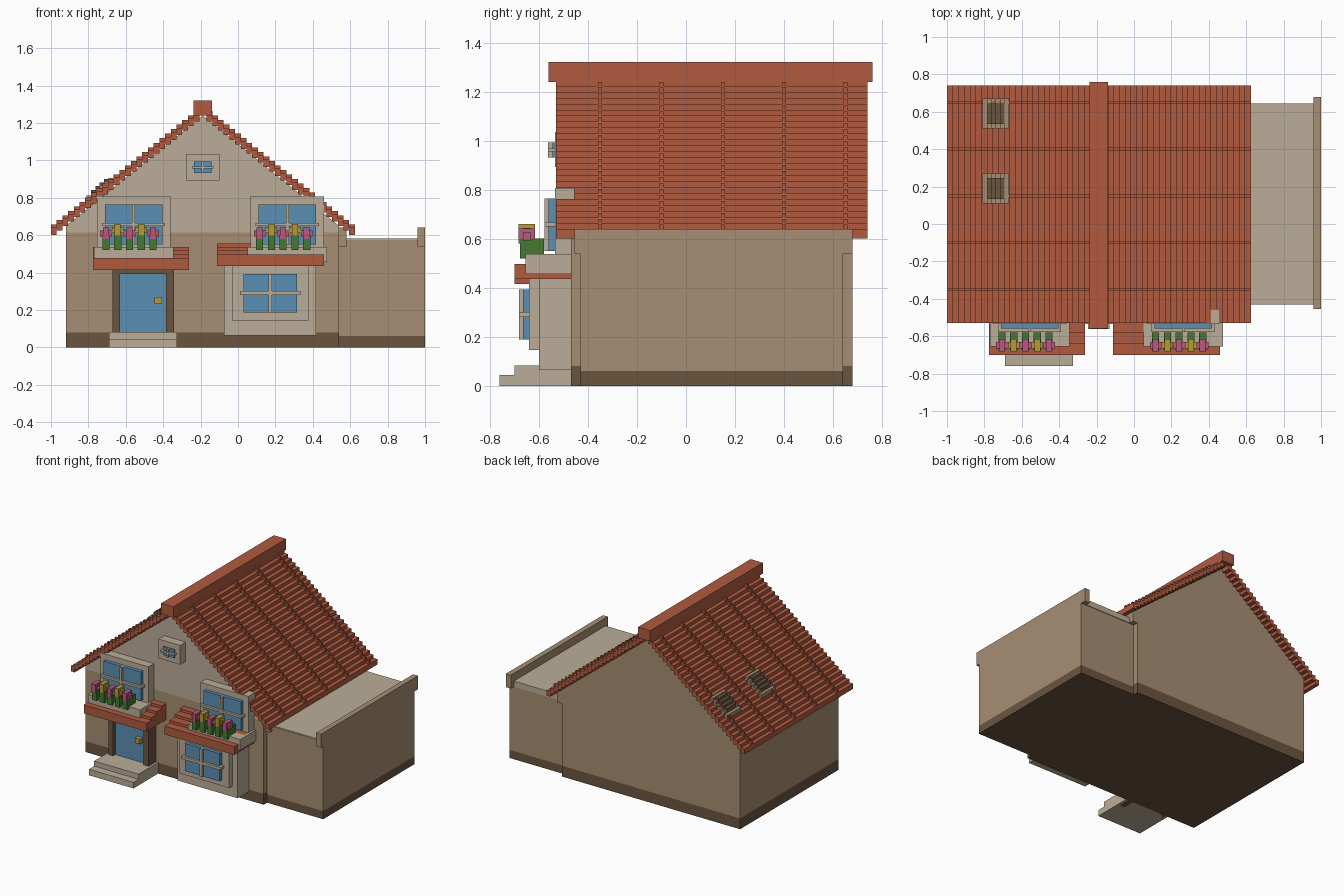
import bpy, bmesh
from mathutils import Vector

old = bpy.data.objects.get("Cube")
if old:
    bpy.data.objects.remove(old, do_unlink=True)


def material(name, hexcode):
    """Flat material from an sRGB hex colour."""
    srgb = [int(hexcode[i:i + 2], 16) / 255 for i in (0, 2, 4)]
    colour = [((c + 0.055) / 1.055) ** 2.4 for c in srgb] + [1.0]
    m = bpy.data.materials.new(name)
    m.use_nodes = True
    m.diffuse_color = colour
    m.node_tree.nodes["Principled BSDF"].inputs["Base Color"].default_value = colour
    return m


TAN = material("tan wall", "a78f73")
CREAM = material("cream stone", "bbae98")
BROWN = material("dark brown", "6b5540")
RED = material("terracotta", "b15b40")
BLUE = material("window blue", "5b90b4")
GOLD = material("golden yellow", "b99a35")
PINK = material("flower pink", "b9597f")
GREEN = material("leaf green", "437a32")


def finish(name, bm, *mats):
    bmesh.ops.recalc_face_normals(bm, faces=bm.faces)
    mesh = bpy.data.meshes.new(name)
    bm.to_mesh(mesh)
    bm.free()
    for m in mats:
        mesh.materials.append(m)
    obj = bpy.data.objects.new(name, mesh)
    bpy.context.scene.collection.objects.link(obj)
    return obj


def boxes(name, mat, *ranges):
    """One object made of blocks, each given as x, y and z ranges."""
    bm = bmesh.new()
    for x, y, z in ranges:
        verts = bmesh.ops.create_cube(bm, size=1)["verts"]
        for v in verts:
            v.co = Vector([(r[0] + r[1]) / 2 + c * (r[1] - r[0])
                           for r, c in zip((x, y, z), v.co)])
    return finish(name, bm, mat)


def add_prism(bm, profile, y0, y1):
    """Extrude an x-z profile along y."""
    face = bm.faces.new([bm.verts.new((x, y0, z)) for x, z in profile])
    out = bmesh.ops.extrude_face_region(bm, geom=[face])["geom"]
    for v in out:
        if isinstance(v, bmesh.types.BMVert):
            v.co.y = y1


def banded(bm, heights):
    for h in heights:
        bmesh.ops.bisect_plane(bm, geom=bm.verts[:] + bm.edges[:] + bm.faces[:],
                               plane_co=(0, 0, h), plane_no=(0, 0, 1))


# House body: dark plinth, tan walls, cream front gable
RIDGE = -0.1875
WALL = -0.47
bm = bmesh.new()
add_prism(bm, [(-0.92, 0), (0.54, 0), (0.54, 0.65), (RIDGE, 1.24), (-0.92, 0.65)], WALL, 0.68)
banded(bm, (0.08, 0.615))
bm.normal_update()
for f in bm.faces:
    c = f.calc_center_median()
    if c.z < 0.08:
        f.material_index = 1
    elif c.z > 0.615 and c.y < WALL + 0.01:
        f.material_index = 2
finish("house_body", bm, TAN, BROWN, CREAM)

# Side annex with flat roof and two parapets
bm = bmesh.new()
add_prism(bm, [(0.53, 0), (1, 0), (1, 0.575), (0.53, 0.575)], -0.43, 0.64)
banded(bm, (0.06,))
for f in bm.faces:
    f.material_index = int(f.calc_center_median().z < 0.06)
finish("annex_body", bm, TAN, BROWN)
boxes("annex_roof", CREAM, ((0.58, 0.96), (-0.428, 0.645), (0.54, 0.582)))
boxes("annex_parapets", TAN, *[((x, x + 0.04), (-0.455, 0.68), (0.54, 0.64))
                               for x in (0.54, 0.96)])

# Stepped tile roof with raised tile bands
ROWS, RUN, RISE, HALF = 26, 0.0305, 0.0243, 0.8125


def stair(side, lift, thick):
    top, under = [], []
    for k in range(ROWS):
        for j in (k, k + 1):
            x = RIDGE + side * (HALF - RUN * j)
            z = 0.6 + lift + RISE * k
            top.append((x, z + thick))
            under.append((x, z))
    return top + under[::-1]


bm = bmesh.new()
for side in (-1, 1):
    add_prism(bm, stair(side, 0, 0.04), -0.53, 0.74)
    for y in (-0.35, -0.1, 0.15, 0.4, 0.65):
        add_prism(bm, stair(side, 0.02, 0.037), y - 0.008, y + 0.008)
finish("tile_roof", bm, RED)
boxes("ridge_cap", RED, ((-0.238, -0.138), (-0.56, 0.76), (1.24, 1.32)))

# Roof vents on the left slope: stepped frame with dark slats
for n, y in enumerate((0.19, 0.59)):
    frame, slats = [], []
    for k in range(6):
        x = -0.81 + k * 0.0235
        z = 0.80 + k * 0.019
        span = (x, x + 0.0235)
        if k in (0, 5):
            frame.append((span, (y - 0.08, y + 0.08), (z - 0.1, z + 0.012)))
        else:
            slats.append((span, (y - 0.055, y + 0.055), (z - 0.1, z + 0.024)))
            for s in (-1, 1):
                side = sorted((y + s * 0.055, y + s * 0.08))
                frame.append((span, side, (z - 0.1, z + 0.012)))
    boxes(f"vent_frame_{n}", TAN, *frame)
    boxes(f"vent_slats_{n}", BROWN, *slats)


def window(name, x, z, y, bar):
    """Blue pane standing proud of plane y, with cross bars in front."""
    cx, cz = sum(x) / 2, sum(z) / 2
    boxes(name + "_pane", BLUE, (x, (y - 0.025, y), z))
    boxes(name + "_bars", CREAM,
          ((cx - bar, cx + bar), (y - 0.042, y), z),
          ((x[0] - bar * 2, x[1] + bar * 2), (y - 0.042, y), (cz - bar, cz + bar)))


# Upper windows, flower boxes and flowers
for label, cx in (("left", 0.2635), ("right", -0.558)):
    boxes(f"upper_frame_{label}", CREAM,
          ((cx - 0.197, cx + 0.197), (-0.535, -0.455), (0.5, 0.806)))
    window(f"upper_window_{label}", (cx - 0.153, cx + 0.153), (0.55, 0.765), -0.535, 0.008)
    boxes(f"flower_box_{label}", CREAM,
          ((cx - 0.213, cx + 0.213), (-0.655, WALL), (0.457, 0.537)))
    xs = [cx - 0.148 + i * 0.063 for i in range(5)]
    boxes(f"leaves_{label}", GREEN,
          *[((x - 0.019, x + 0.019), (-0.677, -0.58), (0.52, 0.6)) for x in xs])
    for colour, mat, first in (("pink", PINK, 0), ("yellow", GOLD, 1)):
        petals = []
        up = first * 0.018
        for x in xs[first::2]:
            petals.append(((x - 0.031, x + 0.031), (-0.665, -0.632), (0.593 + up, 0.625 + up)))
            petals.append(((x - 0.016, x + 0.016), (-0.683, -0.615), (0.58 + up, 0.642 + up)))
        boxes(f"{colour}_flowers_{label}", mat, *petals)

# Small gable window
boxes("gable_frame", CREAM, ((-0.277, -0.1), (-0.535, WALL), (0.892, 1.035)))
window("gable_window", (-0.235, -0.142), (0.932, 0.993), -0.52, 0.006)


# Stepped tile canopies
def canopy(name, x, z):
    boxes(name, RED, *[(x, (-0.7 + k * 0.06, WALL), (z, z + 0.062 + k * 0.02))
                       for k in range(4)])


canopy("door_canopy", (-0.775, -0.262), 0.415)
canopy("bay_canopy", (-0.113, 0.46), 0.435)

# Ground floor bay window
boxes("bay_surround", CREAM, ((-0.075, 0.418), (-0.6, WALL), (0.065, 0.465)),
      ((-0.032, 0.376), (-0.64, WALL), (0.145, 0.445)))
window("bay_window", (0.03, 0.315), (0.188, 0.393), -0.64, 0.01)

# Door, frame, handle and steps
boxes("door_frame", BROWN, ((-0.672, -0.632), (-0.56, WALL), (0, 0.42)),
      ((-0.385, -0.342), (-0.56, WALL), (0, 0.42)),
      ((-0.672, -0.342), (-0.56, WALL), (0.392, 0.42)))
boxes("door", BLUE, ((-0.632, -0.385), (-0.535, WALL), (0.08, 0.392)))
boxes("door_handle", GOLD, ((-0.447, -0.407), (-0.57, -0.53), (0.232, 0.27)))
boxes("front_steps", CREAM, ((-0.69, -0.325), (-0.76, WALL), (0, 0.045)),
      ((-0.69, -0.325), (-0.7, WALL), (0.045, 0.083)))
